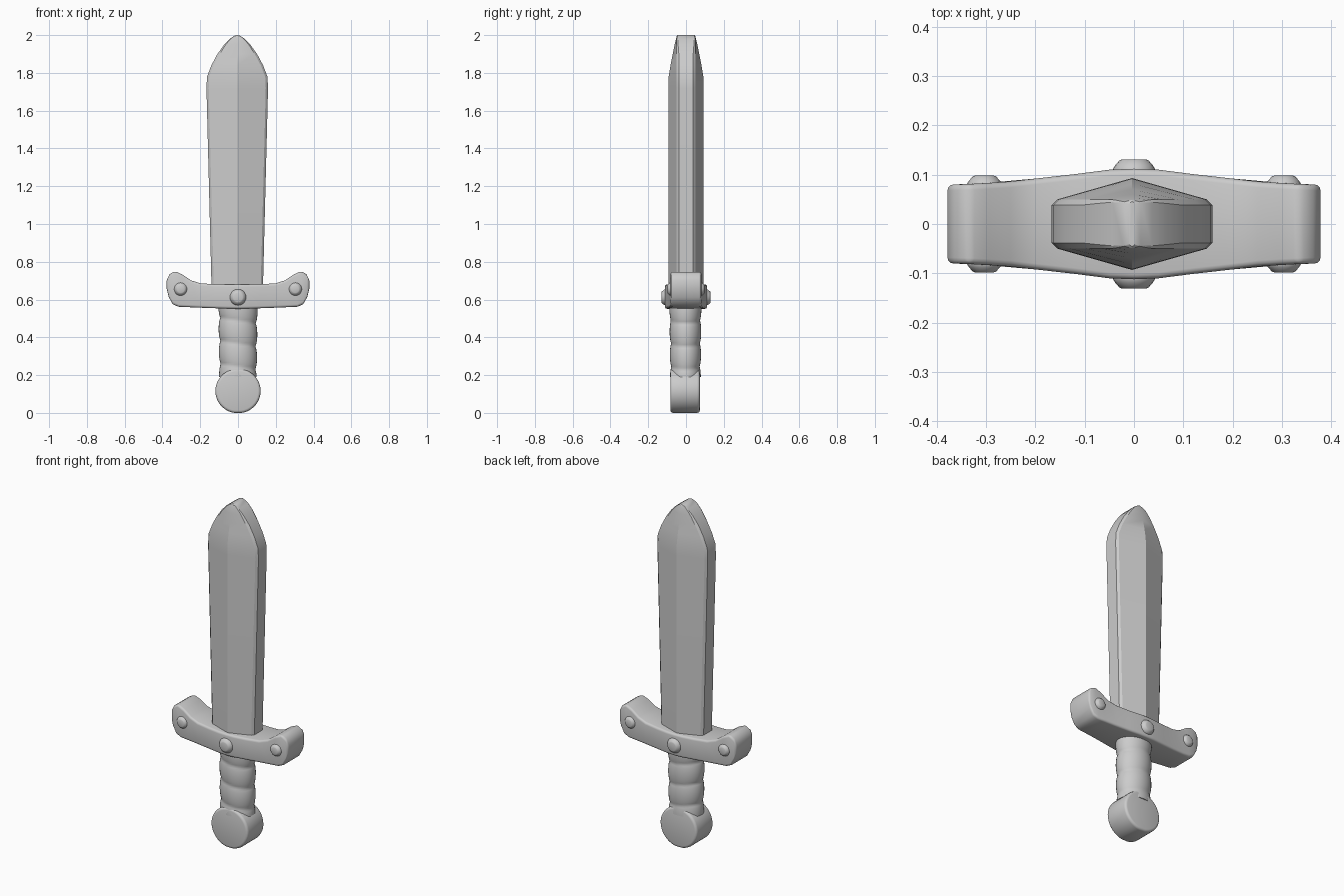
import bpy, bmesh
from math import sin, cos, pi, radians
from mathutils import Matrix, Vector

cube = bpy.data.objects.get("Cube")
if cube:
    bpy.data.objects.remove(cube, do_unlink=True)

GREY = (0.6, 0.6, 0.6, 1)
mat = bpy.data.materials.new("plain grey")
mat.use_nodes = True
mat.diffuse_color = GREY
mat.node_tree.nodes["Principled BSDF"].inputs["Base Color"].default_value = GREY


def finish(name, bm, bevel=0, segments=3, smooth=30):
    """Turn a bmesh into a shaded object with optional rounded edges."""
    bmesh.ops.remove_doubles(bm, verts=bm.verts, dist=1e-5)
    bmesh.ops.recalc_face_normals(bm, faces=bm.faces)
    mesh = bpy.data.meshes.new(name)
    bm.to_mesh(mesh)
    bm.free()
    mesh.materials.append(mat)
    obj = bpy.data.objects.new(name, mesh)
    bpy.context.collection.objects.link(obj)
    bpy.ops.object.select_all(action='DESELECT')
    obj.select_set(True)
    bpy.context.view_layer.objects.active = obj
    if bevel:
        mod = obj.modifiers.new("rounded edges", 'BEVEL')
        mod.width = bevel
        mod.segments = segments
        mod.limit_method = 'ANGLE'
        mod.angle_limit = radians(40)
        bpy.ops.object.modifier_apply(modifier=mod.name)
    bpy.ops.object.shade_smooth_by_angle(angle=radians(smooth))
    return obj


def loft(rings):
    """Skin a list of equal closed rings and cap both ends."""
    bm = bmesh.new()
    rows = [[bm.verts.new(p) for p in ring] for ring in rings]
    n = len(rows[0])
    for a, b in zip(rows, rows[1:]):
        for i in range(n):
            j = (i + 1) % n
            bm.faces.new((a[i], a[j], b[j], b[i]))
    bm.faces.new(rows[0])
    bm.faces.new(rows[-1])
    return bm


# Blade: flat rim with a central ridge on both faces, curving to the tip
stations = [(0.62, 0.135, 0.093), (1.72, 0.163, 0.093), (1.78, 0.160, 0.092),
            (1.84, 0.137, 0.082), (1.90, 0.105, 0.070), (1.95, 0.069, 0.060),
            (1.98, 0.040, 0.053), (1.995, 0.018, 0.049), (2.0, 0.006, 0.046)]
rings = []
for z, w, ridge in stations:
    rim = min(0.050, ridge - 0.004)
    c = 0.012 * min(1, w / 0.1)
    half = [(w, -rim + c), (w, rim - c), (w - c, rim), (0, ridge),
            (c - w, rim), (-w, rim - c)]
    half += [(-w, c - rim), (c - w, -rim), (0, -ridge), (w - c, -rim)]
    rings.append([(x - 0.004, y, z) for x, y in half])
finish("blade", loft(rings), smooth=25)

# Crossguard: bottom x, z, top x, z and half depth of each slice, mirrored
side = [(0.05, 0.552, 0.05, 0.68, 0.110), (0.12, 0.554, 0.12, 0.681, 0.101),
        (0.20, 0.557, 0.20, 0.686, 0.092), (0.27, 0.56, 0.25, 0.702, 0.086),
        (0.315, 0.562, 0.295, 0.733, 0.083), (0.345, 0.575, 0.334, 0.75, 0.081),
        (0.366, 0.612, 0.363, 0.734, 0.08), (0.378, 0.66, 0.378, 0.70, 0.08)]
slices = [(-a, b, -c, d, e) for a, b, c, d, e in reversed(side)]
slices += [(0, 0.551, 0, 0.68, 0.112)] + side
finish("crossguard", loft([[(xb, -d, zb), (xb, d, zb), (xt, d, zt), (xt, -d, zt)]
                           for xb, zb, xt, zt, d in slices]),
       bevel=0.012, smooth=40)


# Rivets: rounded studs on both faces of the guard
def rivet(name, x, z, radius, start, end, sign):
    profile = [(radius, start - 0.02), (radius, start + 0.003),
               (radius * 0.88, start + (end - start) * 0.5),
               (radius * 0.68, end - 0.002), (radius * 0.55, end)]
    turns = [2 * pi * i / 20 for i in range(20)]
    finish(name, loft([[(x + r * cos(t), sign * y, z + r * sin(t)) for t in turns]
                       for r, y in profile]), smooth=50)


for face, sign in (("front", -1), ("back", 1)):
    rivet(face + "_centre_rivet", 0, 0.612, 0.043, 0.108, 0.131, sign)
    rivet(face + "_left_rivet", 0.303, 0.655, 0.035, 0.079, 0.098, sign)
    rivet(face + "_right_rivet", -0.303, 0.655, 0.035, 0.079, 0.098, sign)

# Grip: oval handle with slanted wrapped bands
rings = []
STEPS, SIDES = 40, 32
for k in range(STEPS + 1):
    h = 0.19 + 0.38 * k / STEPS
    ring = []
    for i in range(SIDES):
        t = 2 * pi * i / SIDES
        phase = (h - 0.245) / 0.122 + 0.12 * cos(t)
        swell = 0.90 + 0.10 * abs(sin(pi * phase)) ** 0.6
        taper = 0.96 + 0.04 * k / STEPS
        ring.append((0.104 * swell * taper * cos(t),
                     0.085 * swell * taper * sin(t) - 0.003, h))
    rings.append(ring)
finish("grip", loft(rings), smooth=60)

# Pommel: thick disc facing front and back
bm = bmesh.new()
bmesh.ops.create_cone(bm, cap_ends=True, segments=40, radius1=0.12, radius2=0.12,
                      depth=0.156, matrix=Matrix.Translation(Vector((0, -0.005, 0.118)))
                      @ Matrix.Rotation(pi / 2, 4, 'X'))
bmesh.ops.scale(bm, vec=(1, 1, 0.983), verts=bm.verts)
for v in bm.verts:
    v.co.z = max(v.co.z, 0)
finish("pommel", bm, bevel=0.014, smooth=40)
